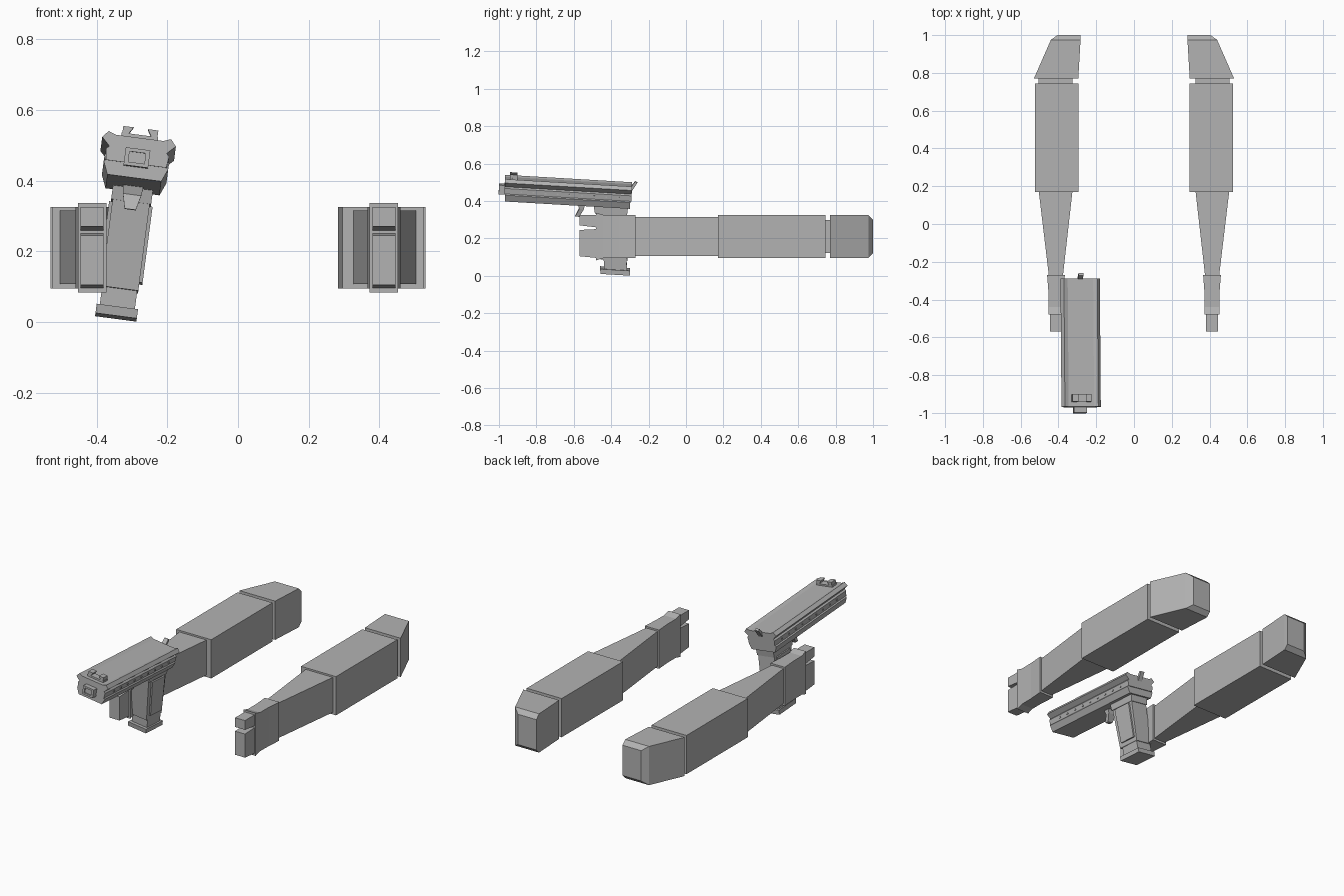
import bpy, bmesh, math
from mathutils import Matrix, Vector

if "Cube" in bpy.data.objects:
    bpy.data.objects.remove(bpy.data.objects["Cube"])

grey = bpy.data.materials.new("plain_grey")
grey.diffuse_color = (0.45, 0.45, 0.45, 1)
grey.use_nodes = True
grey.node_tree.nodes["Principled BSDF"].inputs["Base Color"].default_value = grey.diffuse_color


def make(name, rings, matrix=None):
    """Skin a list of equal-length point rings and cap both ends."""
    bm = bmesh.new()
    loops = [[bm.verts.new(Vector(p)) for p in r] for r in rings]
    n = len(rings[0])
    for a, b in zip(loops, loops[1:]):
        for i in range(n):
            j = (i + 1) % n
            bm.faces.new((a[i], a[j], b[j], b[i]))
    bm.faces.new(loops[0])
    bm.faces.new(loops[-1])
    if matrix:
        bm.transform(matrix)
    bmesh.ops.recalc_face_normals(bm, faces=bm.faces)
    me = bpy.data.meshes.new(name)
    bm.to_mesh(me)
    bm.free()
    me.materials.append(grey)
    ob = bpy.data.objects.new(name, me)
    bpy.context.collection.objects.link(ob)
    return ob


def loft(name, sections, matrix=None):
    """Rectangular sections (y, x0, x1, z0, z1) joined along y."""
    return make(name, [[(x0, y, z0), (x1, y, z0), (x1, y, z1), (x0, y, z1)]
                       for y, x0, x1, z0, z1 in sections], matrix)


def side_profile(name, pts, half, matrix, u=0.0):
    """Extrude a (y, z) profile across x."""
    return make(name, [[(u + s * half, y, z) for y, z in pts] for s in (-1, 1)], matrix)


def cross_profile(name, pts, y0, y1, matrix):
    """Extrude an (x, z) half profile, mirrored, along y."""
    ring = pts + [(-x, z) for x, z in reversed(pts)]
    return make(name, [[(x, y, z) for x, z in ring] for y in (y0, y1)], matrix)


# Two mirrored arms
arm_parts = {
    "shoulder": [(0.77, 0.295, 0.53, 0.095, 0.325), (0.975, 0.283, 0.44, 0.095, 0.325),
                 (1.0, 0.283, 0.405, 0.12, 0.30)],
    "shoulder_joint": [(0.735, 0.325, 0.505, 0.122, 0.298), (0.78, 0.325, 0.505, 0.122, 0.298)],
    "upper_arm": [(0.17, 0.295, 0.525, 0.095, 0.325), (0.745, 0.295, 0.525, 0.095, 0.325)],
    "forearm": [(-0.28, 0.377, 0.45, 0.107, 0.315), (0.18, 0.325, 0.505, 0.107, 0.315)],
    "hand": [(-0.48, 0.372, 0.452, 0.083, 0.337), (-0.44, 0.373, 0.452, 0.095, 0.325),
             (-0.36, 0.373, 0.453, 0.095, 0.325), (-0.27, 0.366, 0.46, 0.095, 0.325)],
    "upper_finger": [(-0.57, 0.38, 0.445, 0.27, 0.325), (-0.47, 0.38, 0.445, 0.258, 0.325)],
    "lower_fingers": [(-0.57, 0.38, 0.445, 0.105, 0.245), (-0.47, 0.38, 0.445, 0.095, 0.25)],
}
for side, sx in (("left", -1), ("right", 1)):
    for part, sections in arm_parts.items():
        loft(f"{side}_{part}", sections, Matrix.Diagonal((sx, 1, 1, 1)))

# Pistol frame of reference: rolled sideways and pitched slightly up
gun = (Matrix.Translation((-0.286, -0.63, 0.463))
       @ Matrix.Rotation(math.radians(7.5), 4, 'Y')
       @ Matrix.Rotation(math.radians(-3.4), 4, 'X'))

# Slide with flared top rails, and the frame beneath
cross_profile("slide", [(0.086, -0.036), (0.09, -0.004), (0.082, 0.004), (0.105, 0.027),
                        (0.089, 0.046), (0.068, 0.038)], -0.34, 0.34, gun)
cross_profile("pistol_frame", [(0.077, -0.076), (0.092, -0.04), (0.086, -0.034)],
              -0.335, 0.335, gun)

# Muzzle: square rim around a recessed bore
for s in (-1, 1):
    loft("muzzle_side", [(y, s * 0.035, s * 0.023, -0.045, 0.005) for y in (-0.37, -0.33)], gun)
for z in (-0.045, -0.005):
    loft("muzzle_bar", [(y, -0.025, 0.025, z, z + 0.01) for y in (-0.37, -0.33)], gun)
loft("muzzle_core", [(y, -0.025, 0.025, -0.037, -0.002) for y in (-0.362, -0.33)], gun)

# Sight with two leaning posts
loft("sight_base", [(y, -0.052, 0.052, 0.035, 0.048) for y in (-0.315, -0.275)], gun)
for s in (-1, 1):
    make("sight_post", [[(s * 0.034, y, 0.044), (s * 0.05, y, 0.044),
                         (s * 0.05, y, 0.067), (s * 0.02, y, 0.067)]
                        for y in (-0.315, -0.275)], gun)

# Hammer
side_profile("hammer", [(0.325, 0.02), (0.34, 0.01), (0.368, 0.058), (0.355, 0.064)], 0.013, gun)

# Trigger
make("trigger", [[(-h, y0, z), (h, y0, z), (h, y1, z), (-h, y1, z)] for h, y0, y1, z in
                 ((0.03, 0.055, 0.095, -0.07), (0.026, 0.065, 0.09, -0.1),
                  (0.016, 0.045, 0.068, -0.143))], gun)

# Grip, side panels, magazine and base plate
side_profile("grip_collar", [(0.14, -0.07), (0.325, -0.07), (0.322, -0.115), (0.15, -0.115)],
             0.057, gun)
side_profile("grip", [(0.15, -0.09), (0.316, -0.09), (0.338, -0.36), (0.195, -0.36)], 0.053, gun)
for s in (-1, 1):
    side_profile("grip_panel", [(0.18, -0.12), (0.3, -0.12), (0.322, -0.335), (0.215, -0.335)],
                 0.005, gun, s * 0.057)
side_profile("magazine", [(0.21, -0.34), (0.33, -0.34), (0.342, -0.42), (0.217, -0.42)],
             0.05, gun)
side_profile("base_plate", [(0.195, -0.412), (0.356, -0.412), (0.356, -0.438), (0.2, -0.438)],
             0.059, gun)

# Small rivets along the slide
for s in (-1, 1):
    for i in range(9):
        y = -0.25 + i * 0.065
        loft("slide_rivet", [(y + d, s * 0.084, s * 0.092, -0.023, -0.015)
                             for d in (-0.005, 0.005)], gun)
